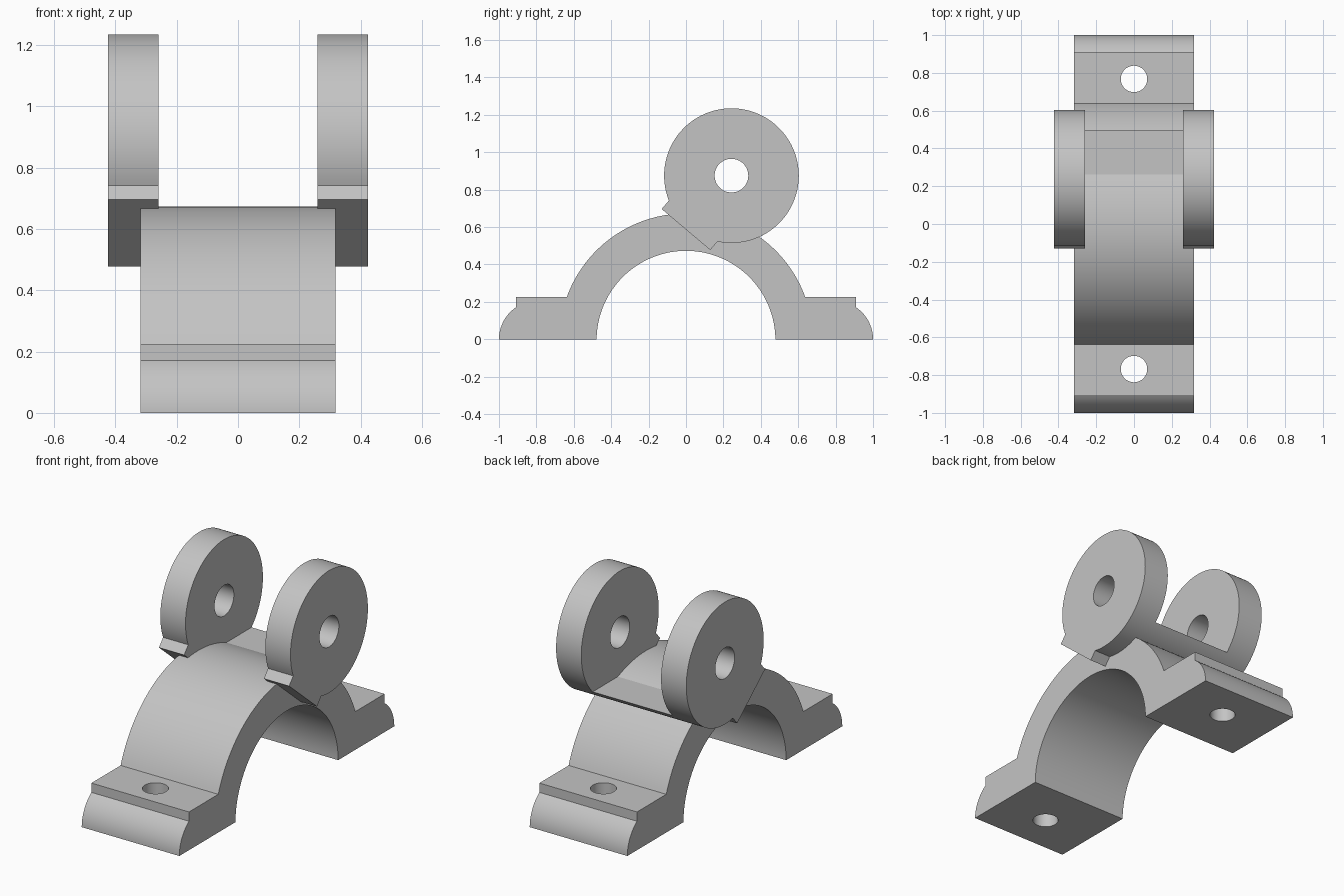
import bpy, bmesh
from math import pi, sin, cos, asin, acos, atan2, radians

cube = bpy.data.objects.get("Cube")
if cube:
    bpy.data.objects.remove(cube, do_unlink=True)

grey = bpy.data.materials.new("plain grey")
grey.use_nodes = True
grey.diffuse_color = (0.55, 0.55, 0.55, 1)
grey.node_tree.nodes["Principled BSDF"].inputs["Base Color"].default_value = (0.55, 0.55, 0.55, 1)


def arc(cy, cz, r, a0, a1, n):
    """Points of a circular arc in the y-z plane."""
    return [(cy + r * cos(a0 + (a1 - a0) * i / n),
             cz + r * sin(a0 + (a1 - a0) * i / n)) for i in range(n + 1)]


def extrude_profile(name, profile, x0, x1):
    """Solid with a y-z profile swept from x0 to x1."""
    bm = bmesh.new()
    face = bm.faces.new([bm.verts.new((x0, y, z)) for y, z in profile])
    swept = bmesh.ops.extrude_face_region(bm, geom=[face])
    moved = [v for v in swept["geom"] if isinstance(v, bmesh.types.BMVert)]
    bmesh.ops.translate(bm, verts=moved, vec=(x1 - x0, 0, 0))
    bmesh.ops.recalc_face_normals(bm, faces=bm.faces)
    mesh = bpy.data.meshes.new(name)
    bm.to_mesh(mesh)
    bm.free()
    obj = bpy.data.objects.new(name, mesh)
    bpy.context.collection.objects.link(obj)
    mesh.materials.append(grey)
    return obj


def activate(obj):
    bpy.ops.object.select_all(action='DESELECT')
    obj.select_set(True)
    bpy.context.view_layer.objects.active = obj


def drill(obj, location, radius, rotation):
    """Cut a round through hole."""
    bpy.ops.mesh.primitive_cylinder_add(vertices=64, radius=radius, depth=0.8,
                                        location=location, rotation=rotation)
    cutter = bpy.context.object
    cutter.hide_render = True
    cutter.data.materials.append(grey)
    activate(obj)
    mod = obj.modifiers.new("hole", 'BOOLEAN')
    mod.operation = 'DIFFERENCE'
    mod.solver = 'EXACT'
    mod.object = cutter
    bpy.ops.object.modifier_apply(modifier=mod.name)
    bpy.data.objects.remove(cutter, do_unlink=True)


def smooth(obj):
    activate(obj)
    bpy.ops.object.shade_smooth_by_angle(angle=radians(20))


# Saddle: arched strap with a rounded foot at each end
half_width, drop = 0.318, -0.005
outer, inner, foot_top = 0.678, 0.478, 0.225
a_out = asin((foot_top - drop) / outer)
a_in = asin(-drop / inner)
foot_edge = arc(0.794, 0, 0.206, 0, acos(0.116 / 0.206), 16) + [(0.91, foot_top)]
profile = foot_edge + arc(0, drop, outer, a_out, pi - a_out, 72)
profile += [(-y, z) for y, z in reversed(foot_edge)]
profile += arc(0, drop, inner, pi - a_in, a_in, 72)
saddle = extrude_profile("saddle", profile, -half_width, half_width)
for side in (-1, 1):
    drill(saddle, (0, side * 0.768, 0.1), 0.07, (0, 0, 0))
smooth(saddle)

# Lugs: pierced discs with a square tab pointing into the saddle
cy, cz, radius = 0.243, 0.875, 0.36
tab_half, tab_reach = 0.17, 0.377
down = atan2(-0.764, -0.645)
spread = asin(tab_half / radius)
lug_profile = arc(cy, cz, radius, down + spread, down + 2 * pi - spread, 96)
for s in (-1, 1):
    lug_profile.append((cy + tab_reach * cos(down) - s * tab_half * sin(down),
                        cz + tab_reach * sin(down) + s * tab_half * cos(down)))
for name, side in (("left_lug", 1), ("right_lug", -1)):
    lug = extrude_profile(name, lug_profile, side * 0.26, side * 0.424)
    drill(lug, (side * 0.34, cy, cz), 0.09, (0, pi / 2, 0))
    smooth(lug)

# Pad: flat-topped bridge between the lugs, rounded underneath
dip = asin((cz - 0.62) / radius)
pad = extrude_profile("pad", arc(cy, cz, radius, -pi + dip, -dip, 32), -0.265, 0.265)
smooth(pad)
